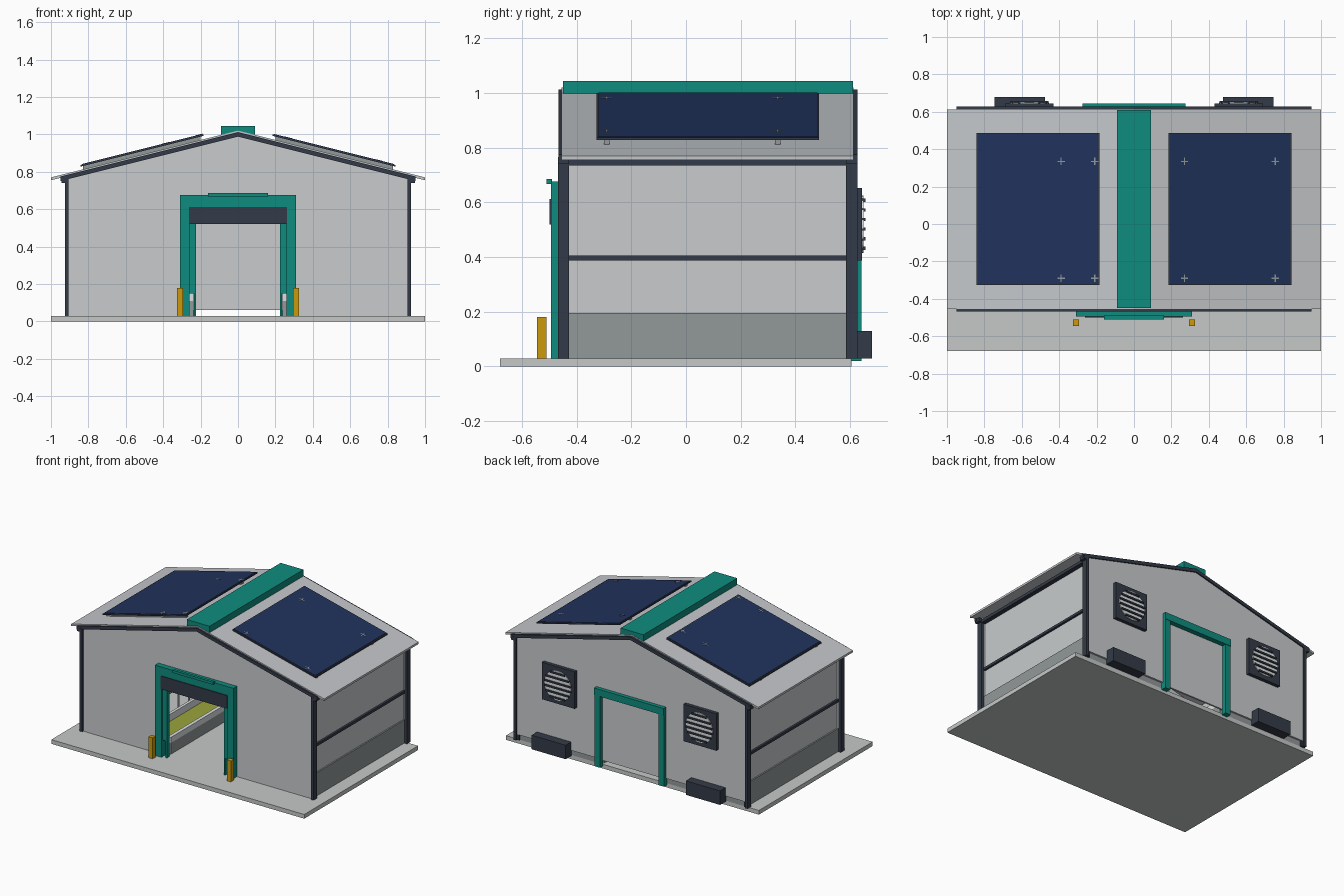
import bpy, bmesh, math
from mathutils import Matrix

old = bpy.data.objects.get("Cube")
if old:
    bpy.data.objects.remove(old, do_unlink=True)


def material(name, code):
    """Flat colour from an sRGB hex code, stored as linear."""
    chans = [int(code[i:i + 2], 16) / 255 for i in (0, 2, 4)]
    rgba = [((c + 0.055) / 1.055) ** 2.4 if c > 0.04 else c / 12.92 for c in chans] + [1.0]
    m = bpy.data.materials.new(name)
    m.use_nodes = True
    m.diffuse_color = rgba
    m.node_tree.nodes["Principled BSDF"].inputs["Base Color"].default_value = rgba
    return m


WALL = material("wall_grey", "C8CBCD")
ROOF = material("roof_grey", "C4C7CA")
SLAB = material("concrete", "C6C9C9")
BASE = material("plinth_grey", "92989A")
TEAL = material("teal", "0F8C7E")
DARK = material("dark_steel", "343B48")
NAVY = material("solar_navy", "20325C")
GOLD = material("safety_yellow", "CD9A0C")
OLIVE = material("olive", "9AA33C")
PALE = material("pale_metal", "DDE0E1")


def finish(name, bm, mat):
    bmesh.ops.recalc_face_normals(bm, faces=bm.faces)
    me = bpy.data.meshes.new(name)
    bm.to_mesh(me)
    bm.free()
    me.materials.append(mat)
    ob = bpy.data.objects.new(name, me)
    bpy.context.scene.collection.objects.link(ob)
    return ob


def box(name, x, y, z, mat):
    """Box from (min, max) ranges."""
    bm = bmesh.new()
    bmesh.ops.create_cube(bm, size=1)
    for v in bm.verts:
        v.co = [r[0] + (c + 0.5) * (r[1] - r[0]) for r, c in zip((x, y, z), v.co)]
    return finish(name, bm, mat)


def pair(name, x, y, z, mat):
    """Box on the left (+x) and its mirror on the right."""
    box("left_" + name, x, y, z, mat)
    box("right_" + name, (-x[1], -x[0]), y, z, mat)


def prism(name, pts, y, mat):
    """Extrude an x-z outline between two y values."""
    bm = bmesh.new()
    face = bm.faces.new([bm.verts.new((px, y[0], pz)) for px, pz in pts])
    ext = bmesh.ops.extrude_face_region(bm, geom=[face])
    for v in ext["geom"]:
        if isinstance(v, bmesh.types.BMVert):
            v.co.y = y[1]
    return finish(name, bm, mat)


def slope(x, lift=0.0):
    return 1.02 - 0.25 * abs(x) + lift


def mirrored(half):
    return half + [(-x, z) for x, z in reversed(half)]


def strip(x0, x1, low, high):
    """Outline parallel to the roof pitch."""
    return [(x0, slope(x0, low)), (x1, slope(x1, low)), (x1, slope(x1, high)), (x0, slope(x0, high))]


def chevron(x, low, high):
    return [(-x, slope(x, low)), (0, slope(0, low)), (x, slope(x, low)),
            (x, slope(x, high)), (0, slope(0, high)), (-x, slope(x, high))]


# Ground slab
box("slab", (-1, 1), (-0.68, 0.605), (0, 0.03), SLAB)


# Gable walls with door openings
def gable(name, y, door_x, door_z, foot):
    half = [(door_x, door_z), (door_x, foot), (0.908, foot), (0.908, slope(0.908, -0.015))]
    left = half + [(0, slope(0, -0.015))]
    prism(name, left + [(-x, z) for x, z in reversed(half)], y, WALL)


gable("front_wall", (-0.455, -0.43), 0.265, 0.6, 0.03)
gable("back_wall", (0.595, 0.618), 0.25, 0.54, 0.07)
pair("back_plinth", (0.25, 0.9), (0.585, 0.605), (0.03, 0.08), BASE)
box("back_door_panel", (-0.25, 0.25), (0.598, 0.61), (0.06, 0.545), WALL)

# Side walls, plinths, rails and corner columns
pair("side_panel", (0.88, 0.893), (-0.44, 0.6), (0.03, 0.765), WALL)
pair("side_plinth", (0.885, 0.903), (-0.44, 0.6), (0.03, 0.195), BASE)
pair("side_rail", (0.885, 0.908), (-0.44, 0.6), (0.387, 0.405), DARK)
pair("eave_beam", (0.885, 0.925), (-0.44, 0.6), (0.735, 0.757), DARK)
for end, ys in (("front", (-0.468, -0.428)), ("back", (0.585, 0.628))):
    pair(end + "_column", (0.905, 0.925), ys, (0.03, 0.765), DARK)
    pair(end + "_column_flange", (0.888, 0.908), (ys[0] + 0.014, ys[1] - 0.012), (0.03, 0.76), DARK)
    pair(end + "_bracket", (0.905, 0.945), ys, (0.74, 0.766), DARK)

# Roof, rake trims and ridge vent
prism("roof", chevron(1.0, -0.015, 0), (-0.455, 0.612), ROOF)
prism("front_rake_trim", chevron(0.95, -0.032, -0.008), (-0.467, -0.452), DARK)
prism("back_rake_trim", chevron(0.95, -0.032, -0.008), (0.609, 0.627), DARK)
prism("ridge_cap", [(-0.09, 0.997), (0, 1.015), (0.09, 0.997), (0.09, 1.044), (-0.09, 1.044)],
      (-0.45, 0.61), TEAL)

# Solar arrays with frame, mounting rails and small joint marks
for side, s, marks in (("left", 1, (0.27, 0.755)), ("right", -1, (0.21, 0.39))):
    def tilted(name, x0, x1, low, high, y, mat):
        prism(side + name, [(s * x, z) for x, z in strip(x0, x1, low, high)], y, mat)
    tilted("_solar_frame", 0.185, 0.842, 0.018, 0.027, (-0.327, 0.487), DARK)
    tilted("_solar_panel", 0.192, 0.835, 0.022, 0.03, (-0.32, 0.48), NAVY)
    for y in (-0.29, 0.335):
        tilted("_solar_rail", 0.2, 0.83, -0.002, 0.02, (y - 0.01, y + 0.01), BASE)
        for x in marks:
            tilted("_joint_mark", x - 0.02, x + 0.02, 0.028, 0.0315, (y - 0.003, y + 0.003), BASE)
            tilted("_joint_mark", x - 0.003, x + 0.003, 0.028, 0.0315, (y - 0.02, y + 0.02), BASE)

# Front door surround, shutter and bollards
box("front_lintel", (-0.31, 0.31), (-0.494, -0.45), (0.612, 0.676), TEAL)
pair("front_door_post", (0.26, 0.31), (-0.494, -0.45), (0.03, 0.612), TEAL)
pair("shutter_guide", (0.225, 0.262), (-0.482, -0.455), (0.15, 0.53), TEAL)
pair("shutter_guide_foot", (0.225, 0.236), (-0.482, -0.455), (0.03, 0.15), TEAL)
box("lintel_lip", (-0.16, 0.16), (-0.51, -0.49), (0.667, 0.686), TEAL)
box("shutter", (-0.262, 0.262), (-0.5, -0.43), (0.52, 0.613), DARK)
pair("bollard", (0.293, 0.325), (-0.545, -0.511), (0.03, 0.18), GOLD)

# Back door surround
box("back_lintel", (-0.275, 0.275), (0.605, 0.645), (0.53, 0.58), TEAL)
pair("back_door_post", (0.232, 0.275), (0.605, 0.642), (0.02, 0.535), TEAL)

# Low back units and wall fans with louvres
pair("back_unit", (0.475, 0.745), (0.612, 0.68), (0.03, 0.13), DARK)
for side, s in (("left", 1), ("right", -1)):
    cx, cz, rad = s * 0.56, 0.52, 0.105
    box(side + "_fan_frame", (cx - 0.13, cx + 0.13), (0.612, 0.643), (cz - 0.132, cz + 0.132), DARK)
    bm = bmesh.new()
    bmesh.ops.create_cone(bm, cap_ends=True, segments=32, radius1=rad, radius2=rad, depth=0.012,
                          matrix=Matrix.Translation((cx, 0.643, cz)) @ Matrix.Rotation(math.pi / 2, 4, "X"))
    finish(side + "_fan_disc", bm, PALE)
    for i in range(6):
        dz = (i - 2.5) * 0.035
        w = math.sqrt(rad ** 2 - dz ** 2)
        box(side + "_fan_louvre", (cx - w, cx + w), (0.643, 0.657), (cz + dz - 0.006, cz + dz + 0.006), DARK)

# Interior aisle kerbs, raised decks and railings
pair("aisle_kerb", (0.237, 0.262), (-0.42, 0.58), (0.03, 0.11), BASE)
pair("kerb_cap", (0.237, 0.262), (-0.42, 0.58), (0.11, 0.15), PALE)
pair("deck", (0.262, 0.42), (-0.42, 0.58), (0.03, 0.12), OLIVE)
pair("inner_bench", (0.42, 0.44), (-0.42, 0.58), (0.03, 0.17), PALE)
pair("upper_band", (0.44, 0.46), (-0.42, 0.58), (0.3, 0.33), OLIVE)
for i in range(9):
    y = -0.4 + i * 0.12
    pair("railing_post", (0.442, 0.452), (y, y + 0.01), (0.03, 0.3), PALE)
